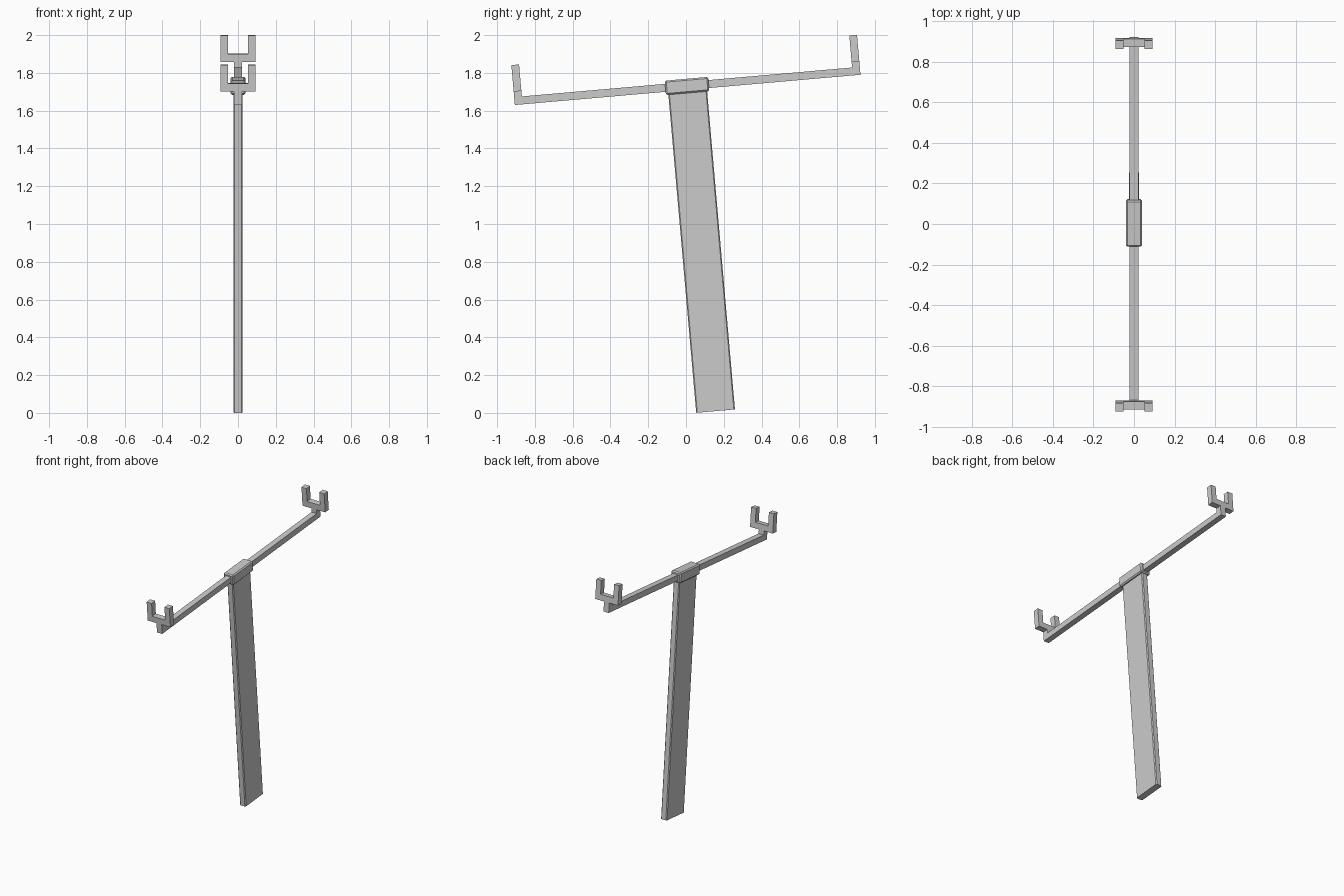
import bpy, bmesh
from math import radians
from mathutils import Matrix

if "Cube" in bpy.data.objects:
    bpy.data.objects.remove(bpy.data.objects["Cube"])

# Whole model leans 5 degrees; local origin is the centre of the crossbeam
FRAME = Matrix.Translation((0, 0.007, 1.731)) @ Matrix.Rotation(radians(5), 4, 'X')


def finish(name, bm):
    bmesh.ops.recalc_face_normals(bm, faces=bm.faces)
    mesh = bpy.data.meshes.new(name)
    bm.to_mesh(mesh)
    bm.free()
    obj = bpy.data.objects.new(name, mesh)
    bpy.context.collection.objects.link(obj)
    obj.matrix_world = FRAME
    return obj


def box(name, lo, hi, bevel=0, vertical_only=False):
    bm = bmesh.new()
    size = [b - a for a, b in zip(lo, hi)]
    mid = [(a + b) / 2 for a, b in zip(lo, hi)]
    bmesh.ops.create_cube(bm, size=1, matrix=Matrix.Translation(mid) @ Matrix.Diagonal((*size, 1)))
    if bevel:
        edges = [e for e in bm.edges if not vertical_only
                 or abs(e.verts[0].co.z - e.verts[1].co.z) > 0.1]
        bmesh.ops.bevel(bm, geom=edges, offset=bevel, segments=1, affect='EDGES')
    return finish(name, bm)


def fork(name, y0, y1):
    # U-shaped cradle on a short stem, extruded along the beam
    half = [(0.021, 0.02), (0.021, 0.05), (0.092, 0.05), (0.092, 0.191),
            (0.052, 0.191), (0.052, 0.093)]
    profile = half + [(-x, z) for x, z in reversed(half)]
    bm = bmesh.new()
    face = bm.faces.new([bm.verts.new((x, y0, z)) for x, z in profile])
    ext = bmesh.ops.extrude_face_region(bm, geom=[face])
    verts = [v for v in ext['geom'] if isinstance(v, bmesh.types.BMVert)]
    bmesh.ops.translate(bm, verts=verts, vec=(0, y1 - y0, 0))
    return finish(name, bm)


# Flat post with chamfered upright edges
box("post", (-0.024, -0.104, -1.728), (0.024, 0.102, -0.021), 0.006, True)
# Crossbeam
box("crossbeam", (-0.021, -0.9185, -0.021), (0.021, 0.9185, 0.021))
# Sleeve joining post and beam
box("sleeve", (-0.04, -0.117, -0.038), (0.04, 0.114, 0.038), 0.008)
# Forks at both ends, flush with the beam tips
fork("front_fork", -0.9185, -0.8775)
fork("back_fork", 0.8775, 0.9185)
